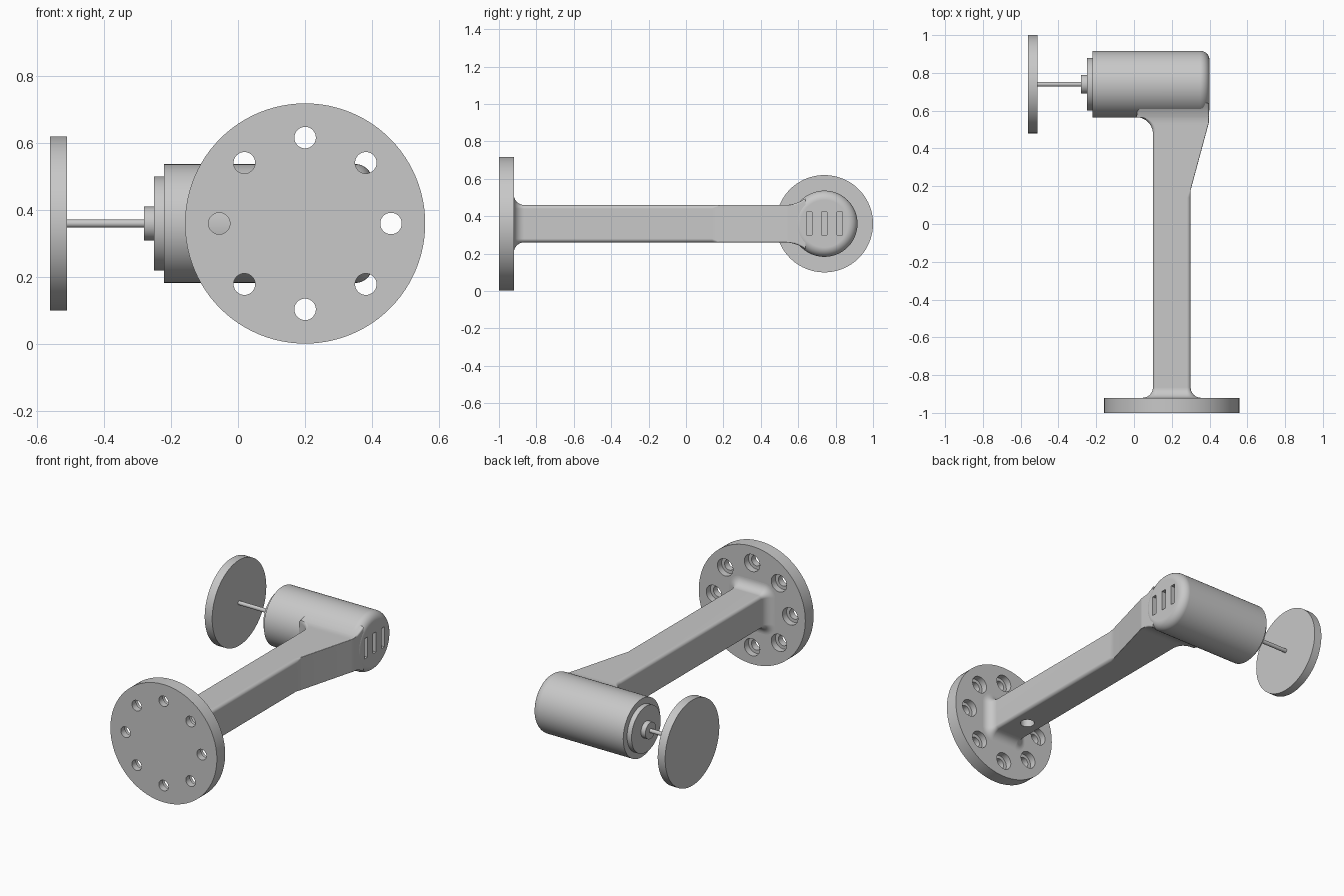
import bpy, bmesh
from math import sin, cos, pi, radians
from mathutils import Vector

if "Cube" in bpy.data.objects:
    bpy.data.objects.remove(bpy.data.objects["Cube"])

GREY = (0.58, 0.58, 0.58, 1)
mat = bpy.data.materials.new("light grey metal")
mat.use_nodes = True
mat.diffuse_color = GREY
bsdf = next(n for n in mat.node_tree.nodes if n.type == "BSDF_PRINCIPLED")
bsdf.inputs["Base Color"].default_value = GREY

AXES = {"x": Vector((1, 0, 0)), "y": Vector((0, 1, 0)), "z": Vector((0, 0, 1))}
MID = 0.36      # height of every centre line
HEAD_Y = 0.74   # centre line of the motor head
ARM_X = 0.2     # centre line of the arm


def skin(bm, rings):
    """Bridge a list of equal point rings and cap both ends."""
    rows = [[bm.verts.new(p) for p in ring] for ring in rings]
    n = len(rows[0])
    for a, b in zip(rows, rows[1:]):
        for i in range(n):
            j = (i + 1) % n
            bm.faces.new((a[i], a[j], b[j], b[i]))
    bm.faces.new(rows[0][::-1])
    bm.faces.new(rows[-1])


def lathe(bm, axis, centre, profile, sides=96):
    """Turn (position, radius) pairs about an axis through a centre."""
    d = AXES[axis]
    u = AXES["y" if axis == "x" else "x"]
    v = d.cross(u)
    angles = [2 * pi * i / sides for i in range(sides)]
    skin(bm, [[Vector(centre) + d * h + (u * cos(t) + v * sin(t)) * r
               for t in angles] for h, r in profile])


def make(name, bm):
    bmesh.ops.recalc_face_normals(bm, faces=bm.faces)
    mesh = bpy.data.meshes.new(name)
    bm.to_mesh(mesh)
    bm.free()
    mesh.materials.append(mat)
    obj = bpy.data.objects.new(name, mesh)
    bpy.context.collection.objects.link(obj)
    return obj


def activate(obj):
    bpy.ops.object.select_all(action="DESELECT")
    obj.select_set(True)
    bpy.context.view_layer.objects.active = obj


def cut(obj, cutter):
    """Subtract a cutter and discard it."""
    cutter.hide_render = True
    mod = obj.modifiers.new("cut", "BOOLEAN")
    mod.operation = "DIFFERENCE"
    mod.solver = "EXACT"
    mod.object = cutter
    activate(obj)
    bpy.ops.object.modifier_apply(modifier=mod.name)
    bpy.data.objects.remove(cutter)


def finish(obj):
    activate(obj)
    bpy.ops.object.shade_smooth_by_angle(angle=radians(14))
    mod = obj.modifiers.new("flat face normals", "WEIGHTED_NORMAL")
    mod.keep_sharp = True


def turned(name, axis, centre, profile):
    bm = bmesh.new()
    lathe(bm, axis, centre, profile)
    return make(name, bm)


# Mounting flange with eight counterbored bolt holes
flange = turned("mounting_flange", "y", (ARM_X, 0, MID), [(-1, 0.358), (-0.92, 0.358)])
bm = bmesh.new()
for i in range(8):
    t = i * pi / 4
    centre = (ARM_X + 0.256 * cos(t), 0, MID + 0.256 * sin(t))
    lathe(bm, "y", centre, [(-1.1, 0.032), (-0.96, 0.032), (-0.96, 0.052), (-0.8, 0.052)], 48)
cut(flange, make("bolt_hole_cutter", bm))
finish(flange)

# Motor head, rounded at the closed end, with three vent slots
head_profile = [(-0.22, 0.177)]
for i in range(13):
    t = i * pi / 24
    head_profile.append((0.35 + 0.05 * sin(t), 0.127 + 0.05 * cos(t)))
head = turned("motor_head", "x", (0, HEAD_Y, MID), head_profile)
bm = bmesh.new()
for i in (-1, 0, 1):
    slot = bmesh.ops.create_cube(bm, size=1)["verts"]
    bmesh.ops.scale(bm, vec=(0.06, 0.03, 0.123), verts=slot)
    bmesh.ops.translate(bm, vec=(0.4, HEAD_Y + 0.082 * i, MID), verts=slot)
cut(head, make("vent_cutter", bm))
finish(head)

# Turned parts along the motor axis
for name, start, end, radius in (
        ("motor_end_cap", -0.25, -0.21, 0.14),
        ("shaft_collar", -0.28, -0.24, 0.05),
        ("drive_shaft", -0.52, -0.27, 0.012),
        ("drive_disc", -0.56, -0.51, 0.26)):
    finish(turned(name, "x", (0, HEAD_Y, MID), [(start, radius), (end, radius)]))


def section(y, left, right, half, r_left, r_right):
    """Rounded rectangle across the arm."""
    ring = []
    corners = ((right - r_right, 1, r_right), (left + r_left, 1, r_left),
               (left + r_left, -1, r_left), (right - r_right, -1, r_right))
    for k, (x, side, r) in enumerate(corners):
        z = MID + side * (half - r)
        for s in range(11):
            t = (k + s / 10) * pi / 2
            ring.append((x + r * cos(t), y, z + r * sin(t)))
    return ring


# Arm: flared root, straight beam, wedge and blended neck
W, R = 0.1, 0.02
rings = [section(-0.93, ARM_X - 0.155, ARM_X + 0.155, 0.155, 0.075, 0.075)]
for i in range(13):
    t = i * pi / 24
    grow = 0.055 * (1 - sin(t))
    h = W + grow
    rings.append(section(-0.92 + 0.055 * (1 - cos(t)), ARM_X - h, ARM_X + h, h, R + grow, R + grow))


def wedge(y):
    return min(0.397, 0.3 + 0.1 * (y - 0.18) / 0.37)


def neck_half(y):
    return W + 3.0 * max(0, y - 0.53) ** 2


rings.append(section(0.14, 0.1, 0.3, W, R, R))
rings.append(section(0.18, 0.1, 0.3, W, R, 0.003))
rings.append(section(0.478, 0.1, wedge(0.478), W, R, 0.003))
for i in range(1, 13):
    t = i * pi / 24
    y = 0.478 + 0.087 * sin(t)
    rings.append(section(y, 0.1 - 0.087 * (1 - cos(t)), wedge(y), neck_half(y), R, 0.003))
for y in (0.58, 0.6, 0.62, 0.64):
    rings.append(section(y, 0.015, 0.397, neck_half(y), R, 0.01))
bm = bmesh.new()
skin(bm, rings)
arm = make("arm", bm)

# Cable hole in the underside of the arm
cut(arm, turned("cable_hole_cutter", "z", (ARM_X, -0.71, 0), [(0.2, 0.04), (MID, 0.04)]))
finish(arm)
